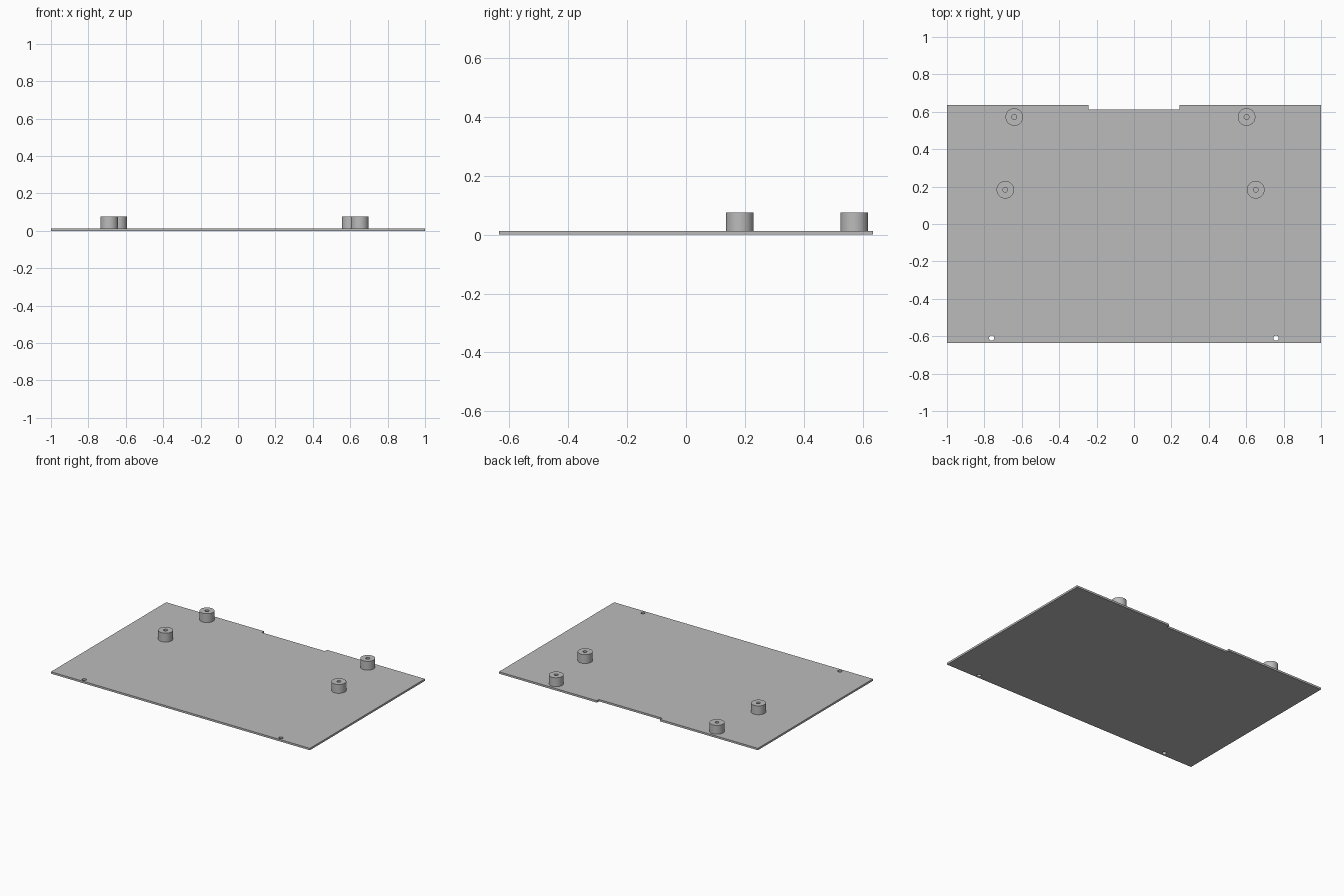
import bpy
import bmesh
from math import cos, sin, tau
from mathutils import Matrix, Vector

cube = bpy.data.objects.get("Cube")
if cube:
    bpy.data.objects.remove(cube, do_unlink=True)

THICK = 0.0135
TOP = 0.0755
HALF_Y = 0.635
NOTCH_X, NOTCH_Y = 0.244, 0.612

# Single grey for everything
grey = bpy.data.materials.new("mid_grey")
grey.use_nodes = True
colour = (0.5, 0.5, 0.5, 1)
grey.diffuse_color = colour
grey.node_tree.nodes["Principled BSDF"].inputs["Base Color"].default_value = colour


def activate(ob):
    bpy.ops.object.select_all(action='DESELECT')
    ob.select_set(True)
    bpy.context.view_layer.objects.active = ob


def circle(x, y, r, n=32):
    return [(x + r * cos(tau * i / n), y + r * sin(tau * i / n)) for i in range(n)]


def extruded_plate(name, loops, thick):
    """Fill the outline, leaving the inner loops open, and give it thickness."""
    curve = bpy.data.curves.new(name, 'CURVE')
    curve.dimensions = '2D'
    curve.fill_mode = 'BOTH'
    curve.extrude = thick / 2
    for loop in loops:
        spline = curve.splines.new('POLY')
        spline.points.add(len(loop) - 1)
        for point, (x, y) in zip(spline.points, loop):
            point.co = (x, y, 0, 1)
        spline.use_cyclic_u = True
    ob = bpy.data.objects.new(name, curve)
    bpy.context.collection.objects.link(ob)
    activate(ob)
    bpy.ops.object.convert(target='MESH')
    ob = bpy.context.object
    ob.data.transform(Matrix.Translation((0, 0, thick / 2)))
    ob.data.materials.clear()
    ob.data.materials.append(grey)
    bm = bmesh.new()
    bm.from_mesh(ob.data)
    bmesh.ops.remove_doubles(bm, verts=bm.verts, dist=1e-5)
    bmesh.ops.recalc_face_normals(bm, faces=bm.faces)
    for face in bm.faces:
        face.smooth = False
    bm.to_mesh(ob.data)
    bm.free()
    return ob


def standoff(name, x, y, radius=0.047, bore=0.013):
    """Round post with a blind bore, turned from its profile."""
    bm = bmesh.new()
    profile = [(bore, THICK), (bore, TOP), (radius, TOP), (radius, THICK)]
    verts = [bm.verts.new((r, 0, z)) for r, z in profile]
    edges = [bm.edges.new(pair) for pair in zip(verts, verts[1:])]
    bmesh.ops.spin(bm, geom=verts + edges, cent=(0, 0, 0), axis=(0, 0, 1),
                   angle=tau, steps=48, use_merge=True)
    bmesh.ops.remove_doubles(bm, verts=bm.verts, dist=1e-5)
    bmesh.ops.recalc_face_normals(bm, faces=bm.faces)
    # The top rim must face up
    rim = next(f for f in bm.faces if abs(f.normal.z) > 0.9)
    if rim.normal.z < 0:
        bmesh.ops.reverse_faces(bm, faces=bm.faces)
    mesh = bpy.data.meshes.new(name)
    bm.to_mesh(mesh)
    bm.free()
    mesh.materials.append(grey)
    ob = bpy.data.objects.new(name, mesh)
    ob.location = Vector((x, y, 0))
    bpy.context.collection.objects.link(ob)
    activate(ob)
    bpy.ops.object.shade_smooth_by_angle()


# Base plate with a shallow notch at the back and two holes near the front
outline = [(-1, -HALF_Y), (1, -HALF_Y), (1, HALF_Y),
           (NOTCH_X, HALF_Y), (NOTCH_X, NOTCH_Y),
           (-NOTCH_X, NOTCH_Y), (-NOTCH_X, HALF_Y), (-1, HALF_Y)]
holes = [circle(x, -0.61, 0.014) for x in (-0.761, 0.759)]
extruded_plate("base_plate", [outline] + holes, THICK)

# Four mounting posts
standoff("back_right_standoff", -0.64, 0.572)
standoff("back_left_standoff", 0.602, 0.572)
standoff("middle_right_standoff", -0.688, 0.183)
standoff("middle_left_standoff", 0.651, 0.183)
